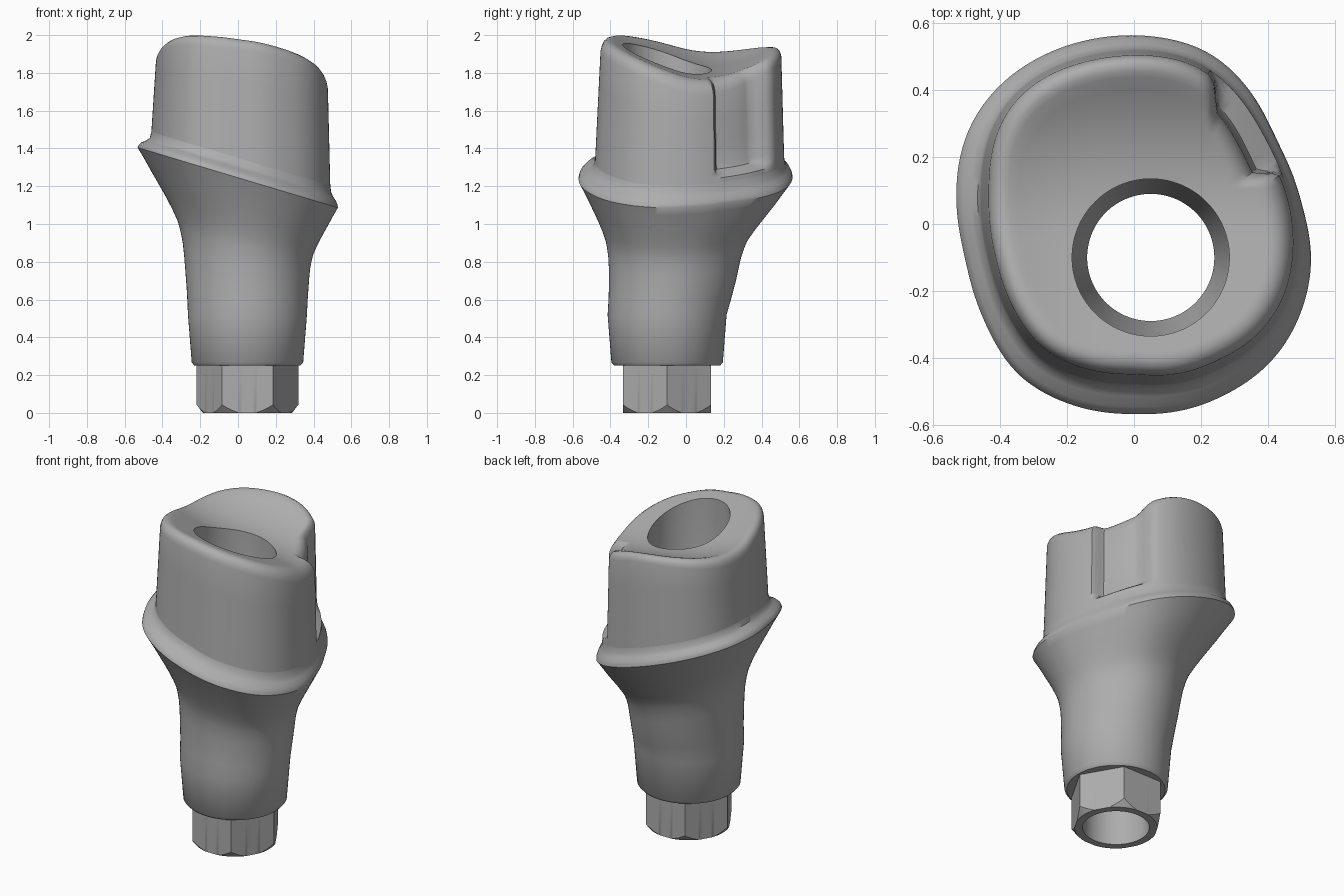
import bpy
from math import sin, cos, tau, pi, atan2, hypot, radians

cube = bpy.data.objects.get("Cube")
if cube:
    bpy.data.objects.remove(cube, do_unlink=True)

N = 144                      # points per ring
CX, CY = 0.05, -0.10         # axis of the screw channel
ANGLES = [tau * i / N for i in range(N)]

metal = bpy.data.materials.new("titanium grey")
metal.use_nodes = True
metal.diffuse_color = (0.42, 0.42, 0.42, 1)
metal.node_tree.nodes["Principled BSDF"].inputs["Base Color"].default_value = (0.42, 0.42, 0.42, 1)


def polar(points):
    """Radius at every ring angle of a smooth closed outline."""
    pol = sorted((atan2(y - CY, x - CX) % tau, hypot(x - CX, y - CY)) for x, y in points)
    pol = [(pol[-1][0] - tau, pol[-1][1])] + pol + [(pol[0][0] + tau, pol[0][1])]
    radii = []
    for a in ANGLES:
        for (a0, r0), (a1, r1) in zip(pol, pol[1:]):
            if a0 <= a < a1:
                radii.append(r0 + (r1 - r0) * (a - a0) / (a1 - a0))
                break
    for _ in range(12):
        radii = [(radii[i - 1] + 2 * radii[i] + radii[(i + 1) % N]) / 4 for i in range(N)]
    return radii


def ring(radii, height):
    """Ring of points; height is a number or a function of (x, y, index)."""
    pts = []
    for i, (a, r) in enumerate(zip(ANGLES, radii)):
        x, y = CX + r * cos(a), CY + r * sin(a)
        pts.append((x, y, height(x, y, i) if callable(height) else height))
    return pts


def circle(r, z):
    return ring([r] * N, z)


def loft(name, rings, angle=35):
    verts = [p for r in rings for p in r]
    faces = [(k * N + i, k * N + (i + 1) % N, (k + 1) * N + (i + 1) % N, (k + 1) * N + i)
             for k in range(len(rings) - 1) for i in range(N)]
    mesh = bpy.data.meshes.new(name)
    mesh.from_pydata(verts, [], faces)
    mesh.materials.append(metal)
    obj = bpy.data.objects.new(name, mesh)
    bpy.context.collection.objects.link(obj)
    bpy.ops.object.select_all(action="DESELECT")
    obj.select_set(True)
    bpy.context.view_layer.objects.active = obj
    bpy.ops.object.shade_smooth_by_angle(angle=radians(angle))
    return obj


def mix(a, b, t):
    return [p + (q - p) * t for p, q in zip(a, b)]


def smooth(t):
    t = max(0, min(1, t))
    return t * t * (3 - 2 * t)


def margin_z(x, y, i=0):
    return 1.245 - 0.3 * x


def top_z(x, y, i=0):
    z = 1.865 - 0.15 * (x - CX) - 0.36 * (y - CY)
    return z + max(0, y + 0.05) ** 2 + 0.4 * min(0, x + 0.1) ** 2


# Outlines of the flared margin and of the post above it
margin = polar([(0, .565), (.22, .52), (.33, .42), (.42, .25), (.5, .05), (.53, -.1),
                (.5, -.26), (.42, -.4), (.27, -.51), (0, -.565), (-.2, -.535), (-.35, -.45),
                (-.44, -.3), (-.5, -.1), (-.53, .12), (-.5, .28), (-.4, .42), (-.24, .52)])
post = polar([(.02, .505), (.18, .48), (.27, .41), (.37, .27), (.43, .15), (.475, -.06),
              (.45, -.21), (.38, -.32), (.25, -.405), (0, -.445), (-.15, -.43), (-.27, -.375),
              (-.36, -.25), (-.41, -.1), (-.43, .1), (-.42, .25), (-.36, .37), (-.25, .45), (-.12, .49)])
# Groove that runs down the back left corner of the post
groove = [0.075 * smooth((a - radians(32)) / 0.15) * smooth((radians(72) - a) / 0.13) for a in ANGLES]

# Trunk: tapered round stem flaring out to the sloped margin
SEAM = 0.52
rings = [circle(0.23, 0.25), circle(0.28, 0.25), circle(0.295, 0.267), circle(0.315, SEAM)]
flare = [(0, 0), (.13, .02), (.26, .05), (.36, .075), (.43, .1), (.5, .145), (.56, .2), (.63, .305),
         (.7, .425), (.78, .575), (.85, .71), (.93, .86), (1, 1)]
for s, f in flare[1:]:
    radii = [0.315 + (m - 0.315) * (f + 0.5 * sin(a) * s * (1 - s)) for m, a in zip(margin, ANGLES)]
    rings.append(ring(radii, lambda x, y, i: SEAM + s * (
        margin_z(CX + margin[i] * cos(ANGLES[i]), 0) - SEAM)))
# Rounded lip and shoulder on top of the margin
base = mix(post, margin, 0.25)
for inset, lift in ((0.06, 0.015), (0.25, 0.033), (0.6, 0.05), (0.88, 0.07), (1, 0.105)):
    rings.append(ring(mix(margin, base, inset), lambda x, y, i: margin_z(x, y) + lift))
loft("flared_trunk", rings, 40)

# Post: slightly tapered wall, rounded rim and dished top down to the screw channel
rings = []
for t, g in ((0, 0), (.05, 0), (.08, .4), (.11, .9), (.16, 1), (.4, 1), (.7, 1), (1, 1)):
    wall = [r - g * d for r, d in zip(mix(base, post, t), groove)]

    def wall_z(x, y, i):
        low = margin_z(x, y) + 0.105
        return low + (top_z(x, y) - 0.075 - low) * t
    rings.append(ring(wall, wall_z))
for inset, drop in ((.005, .052), (.014, .032), (.028, .015), (.046, .004), (.065, 0)):
    rings.append(ring([r - inset for r in wall], lambda x, y, i: top_z(x, y) - drop))
rim = [r - 0.065 for r in wall]
mouth = [0.235] * N
for k in range(1, 9):
    rings.append(ring(mix(rim, mouth, k / 8), top_z))
loft("post", rings, 40)

# Screw channel: wide bore, conical seat and narrow bore
loft("screw_channel", [ring(mouth, top_z), circle(0.235, 0.75), circle(0.19, 0.62), circle(0.19, 0)])

# Hexagonal foot with a conical chamfer on the lower corners
FLAT = 0.233
hexagon = [FLAT / cos(a % (pi / 3) - pi / 6) for a in ANGLES]
loft("hex_foot", [circle(0.19, 0), ring([min(h, 0.236) for h in hexagon], 0),
                  ring(hexagon, lambda x, y, i: max(0.001, (hexagon[i] - 0.236) * 1.3)),
                  ring(hexagon, 0.255)], 25)
